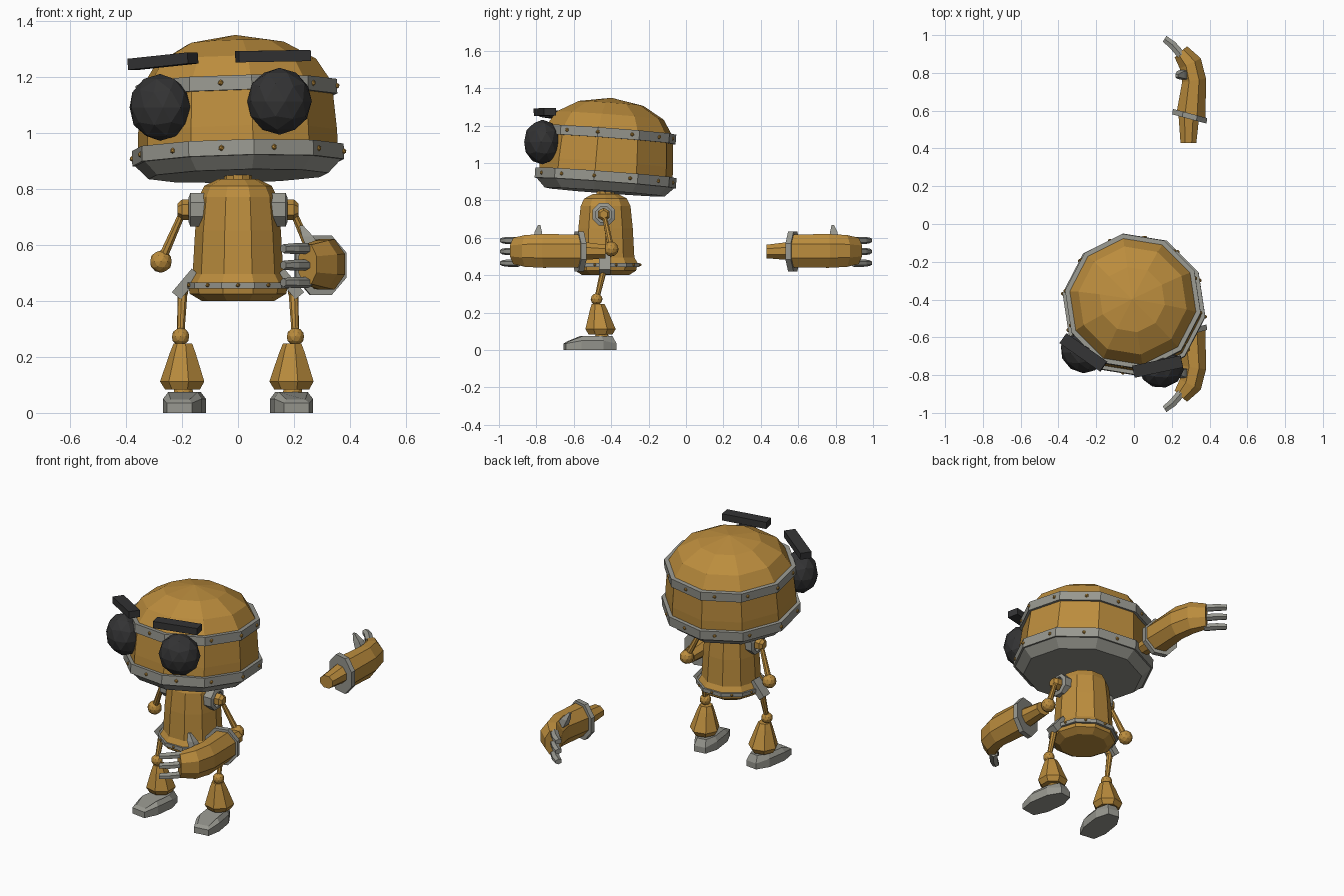
import bpy, bmesh, math
from mathutils import Matrix, Vector, Euler

if "Cube" in bpy.data.objects:
    bpy.data.objects.remove(bpy.data.objects["Cube"])

def material(name, rgb):
    m = bpy.data.materials.new(name)
    m.diffuse_color = (*rgb, 1)
    m.use_nodes = True
    m.node_tree.nodes["Principled BSDF"].inputs["Base Color"].default_value = m.diffuse_color
    return m

ORANGE = material("orange paint", (0.50, 0.265, 0.047))
GRAY = material("gray metal", (0.31, 0.31, 0.275))
DARK = material("dark rubber", (0.033, 0.033, 0.034))

def finish(name, bm, mat, matrix=None):
    if matrix:
        bm.transform(matrix)
    bmesh.ops.recalc_face_normals(bm, faces=bm.faces)
    me = bpy.data.meshes.new(name)
    bm.to_mesh(me)
    bm.free()
    me.materials.append(mat)
    ob = bpy.data.objects.new(name, me)
    bpy.context.collection.objects.link(ob)
    return ob

def skin(name, rings, mat, matrix=None, cap=True):
    """Bridge equal-sized rings of points into a surface."""
    bm = bmesh.new()
    vs = [[bm.verts.new(p) for p in r] for r in rings]
    n = len(rings[0])
    for a, b in zip(vs, vs[1:]):
        for i in range(n):
            j = (i + 1) % n
            bm.faces.new((a[i], a[j], b[j], b[i]))
    if cap:
        bm.faces.new(vs[0])
        bm.faces.new(vs[-1])
    bmesh.ops.remove_doubles(bm, verts=bm.verts, dist=1e-5)
    return finish(name, bm, mat, matrix)

def lathe(name, profile, n, mat, matrix=None, cap=True, phase=0.0):
    angs = [phase + math.tau * i / n for i in range(n)]
    rings = [[(r * math.cos(a), r * math.sin(a), z) for a in angs] for r, z in profile]
    return skin(name, rings, mat, matrix, cap)

def band(name, r_in, r_out, z0, z1, n, mat, matrix):
    return lathe(name, [(r_in, z0), (r_out, z0), (r_out, z1), (r_in, z1), (r_in, z0)],
                 n, mat, matrix, cap=False)

def ball(name, loc, r, mat, sub=2, scale=(1, 1, 1), rot=None):
    bm = bmesh.new()
    bmesh.ops.create_icosphere(bm, subdivisions=sub, radius=r)
    m = Matrix.Translation(loc) @ (rot or Matrix()) @ Matrix.Diagonal((*scale, 1))
    return finish(name, bm, mat, m)

def box(name, loc, size, mat, rot=(0, 0, 0)):
    bm = bmesh.new()
    bmesh.ops.create_cube(bm, size=1)
    m = (Matrix.Translation(loc) @ Euler([math.radians(a) for a in rot]).to_matrix().to_4x4()
         @ Matrix.Diagonal((*size, 1)))
    return finish(name, bm, mat, m)

def rod(name, a, b, r0, r1, n, mat):
    a, b = Vector(a), Vector(b)
    m = Matrix.Translation(a) @ (b - a).to_track_quat('Z', 'Y').to_matrix().to_4x4()
    return lathe(name, [(r0, 0), (r1, (b - a).length)], n, mat, m)

def tube(name, sections, n, mat, side):
    """Loft along a level path: each section is x, y, heading, half width, z, half height."""
    rings = []
    for x, y, head, w, z, h in sections:
        h_a = math.radians(head)
        ring = []
        for i in range(n):
            a = math.tau * (i + 0.5) / n
            u = w * math.cos(a) / math.cos(math.pi / n)
            v = h * math.sin(a) / math.cos(math.pi / n)
            ring.append((x + u * math.cos(h_a), side * (y + u * math.sin(h_a)), z + v))
        rings.append(ring)
    return skin(name, rings, mat)

# Head: a tilted ten-sided dome with two riveted bands
yaw = math.radians(-9.4)
tilt = (Matrix.Translation((0, -0.43, 0.92)) @ Matrix.Rotation(yaw, 4, 'Z')
        @ Matrix.Rotation(math.radians(-4), 4, 'X') @ Matrix.Rotation(math.radians(-2), 4, 'Y')
        @ Matrix.Translation((0, 0, -0.92)))
lathe("head_shell", [(0.362, 0.93), (0.36, 1.0), (0.345, 1.17), (0.29, 1.255),
                     (0.175, 1.32), (0, 1.35)], 10, ORANGE, tilt, cap=False)
lathe("head_underside", [(0.0, 0.845), (0.325, 0.845), (0.375, 0.895)], 10, GRAY, tilt, cap=False)
band("lower_head_band", 0.34, 0.383, 0.893, 0.948, 10, GRAY, tilt)
band("upper_head_band", 0.33, 0.364, 1.128, 1.18, 10, GRAY, tilt)
for label, z, r in (("lower", 0.92, 0.376), ("upper", 1.155, 0.357)):
    for i in range(12):
        a = math.tau * i / 12
        # rivets sit on the flat sides of the band
        off = (a + math.pi / 10) % (math.pi / 5) - math.pi / 10
        off = math.pi / 10 - abs(off)
        rr = r * math.cos(math.pi / 10) / math.cos(off) + 0.006
        ball(f"{label}_rivet_{i}", tilt @ Vector((rr * math.cos(a), rr * math.sin(a), z)),
             0.011, ORANGE, 1)

# Eyes and brows
for label, loc, turn in (("left", (-0.278, -0.685, 1.09), -35), ("right", (0.148, -0.768, 1.112), 12)):
    ball(f"{label}_eye", loc, 0.117, DARK, 2, (1, 0.85, 1.02),
         Matrix.Rotation(math.radians(turn), 4, 'Z'))
box("left_brow", (-0.268, -0.68, 1.255), (0.262, 0.065, 0.04), DARK, (0, -5, -35))
box("right_brow", (0.125, -0.755, 1.273), (0.262, 0.065, 0.04), DARK, (0, -1, 12))

# Torso and neck
trunk = Matrix.Translation((0, -0.43, 0))
lathe("neck", [(0.05, 0.80), (0.05, 0.87)], 10, ORANGE, trunk)
lathe("torso", [(0.13, 0.40), (0.172, 0.425), (0.18, 0.465), (0.162, 0.495), (0.153, 0.65),
                (0.14, 0.77), (0.12, 0.81), (0.07, 0.835)], 10, ORANGE, trunk)
band("waist_band", 0.16, 0.191, 0.444, 0.466, 10, GRAY, trunk)
for i in range(10):
    a = math.tau * (i + 0.5) / 10
    ball(f"waist_rivet_{i}", (0.185 * math.cos(a), -0.43 + 0.185 * math.sin(a), 0.456),
         0.008, ORANGE, 1)

for s, label in ((-1, "left"), (1, "right")):
    # Shoulder socket, upper arm and elbow
    socket = Matrix.Translation((s * 0.115, -0.44, 0.725)) @ Matrix.Rotation(s * math.pi / 2, 4, 'Y')
    lathe(f"{label}_shoulder_socket", [(0.065, 0), (0.065, 0.055), (0.045, 0.062), (0.045, 0.04)],
          8, GRAY, socket, phase=math.pi / 8)
    joint = Matrix.Translation((s * 0.15, -0.44, 0.725)) @ Matrix.Rotation(s * math.pi / 2, 4, 'Y')
    lathe(f"{label}_shoulder_joint", [(0.025, 0), (0.036, 0.02), (0.036, 0.05), (0.022, 0.066)],
          6, ORANGE, joint)
    rod(f"{label}_upper_arm", (s * 0.20, -0.435, 0.71), (s * 0.275, -0.40, 0.54), 0.013, 0.018, 8, ORANGE)
    ball(f"{label}_elbow", (s * 0.275, -0.40, 0.54), 0.04, ORANGE)

    # Hip bracket, thigh, knee
    box(f"{label}_hip_bracket", (s * 0.185, -0.435, 0.46), (0.04, 0.06, 0.11), GRAY, (0, -s * 40, 0))
    ball(f"{label}_hip_joint", (s * 0.2, -0.44, 0.435), 0.024, ORANGE)
    rod(f"{label}_thigh", (s * 0.198, -0.44, 0.43), (s * 0.205, -0.478, 0.27), 0.018, 0.013, 8, ORANGE)
    ball(f"{label}_knee", (s * 0.205, -0.478, 0.272), 0.032, ORANGE)

    # Flared shin
    rings = []
    for y, z, r in ((-0.47, 0.247, 0.035), (-0.467, 0.215, 0.048), (-0.457, 0.112, 0.083),
                    (-0.457, 0.083, 0.065)):
        rings.append([(s * 0.195 + r * math.cos(math.tau * (i + .5) / 7),
                       y + r * math.sin(math.tau * (i + .5) / 7), z) for i in range(7)])
    skin(f"{label}_shin", rings, ORANGE)
    ball(f"{label}_ankle", (s * 0.195, -0.45, 0.075), 0.036, ORANGE)

    # Foot: elongated outline, sloping down toward the toe
    outline = [(-0.045, -0.14), (0.045, -0.14), (0.07, -0.06), (0.068, 0.06),
               (0.035, 0.135), (-0.035, 0.135), (-0.068, 0.06), (-0.07, -0.06)]
    place = Matrix.Translation((s * 0.19, -0.51, 0)) @ Matrix.Rotation(s * math.radians(8), 4, 'Z')
    side = [(x, y, 0.035 if abs(y) > 0.1 else 0.05) for x, y in outline]
    top = [(x * 0.75, y * 0.85, 0.048 if y < -0.1 else 0.074) for x, y in outline]
    skin(f"{label}_foot", [[(x, y, 0) for x, y in outline], side, top], GRAY, place)

# Forearms: one in front, one mirrored behind
for side, label in ((-1, "front"), (1, "rear")):
    tube(f"{label}_forearm_stub", [(0.288, 0.43, 0, 0.042, 0.527, 0.036),
                                   (0.29, 0.57, -8, 0.055, 0.53, 0.05)], 8, ORANGE, side)
    tube(f"{label}_cuff", [(0.293, 0.556, -15, 0.094, 0.527, 0.106),
                           (0.297, 0.585, -15, 0.094, 0.527, 0.106)], 8, GRAY, side)
    tube(f"{label}_forearm", [(0.302, 0.575, -12, 0.078, 0.53, 0.088),
                              (0.318, 0.76, 8, 0.064, 0.53, 0.09),
                              (0.298, 0.85, 26, 0.062, 0.53, 0.085),
                              (0.248, 0.912, 42, 0.044, 0.53, 0.07)], 8, ORANGE, side)
    for i, z in enumerate((0.465, 0.527, 0.586)):
        tube(f"{label}_finger_{i}", [(0.25, 0.895, 42, 0.022, z, 0.017),
                                     (0.202, 0.95, 45, 0.021, z, 0.017),
                                     (0.162, 0.98, 58, 0.018, z, 0.014)], 6, GRAY, side)
    # Tapered thumb leaning up from the inner edge
    skin(f"{label}_thumb", [[(x + dx * k, side * (y + dy * k), z) for dx, dy in
                             ((-1, -1), (1, -1), (1, 1), (-1, 1))]
                            for x, y, z, k in ((0.272, 0.79, 0.585, 0.026),
                                               (0.248, 0.79, 0.63, 0.02),
                                               (0.226, 0.785, 0.668, 0.007))], GRAY)
